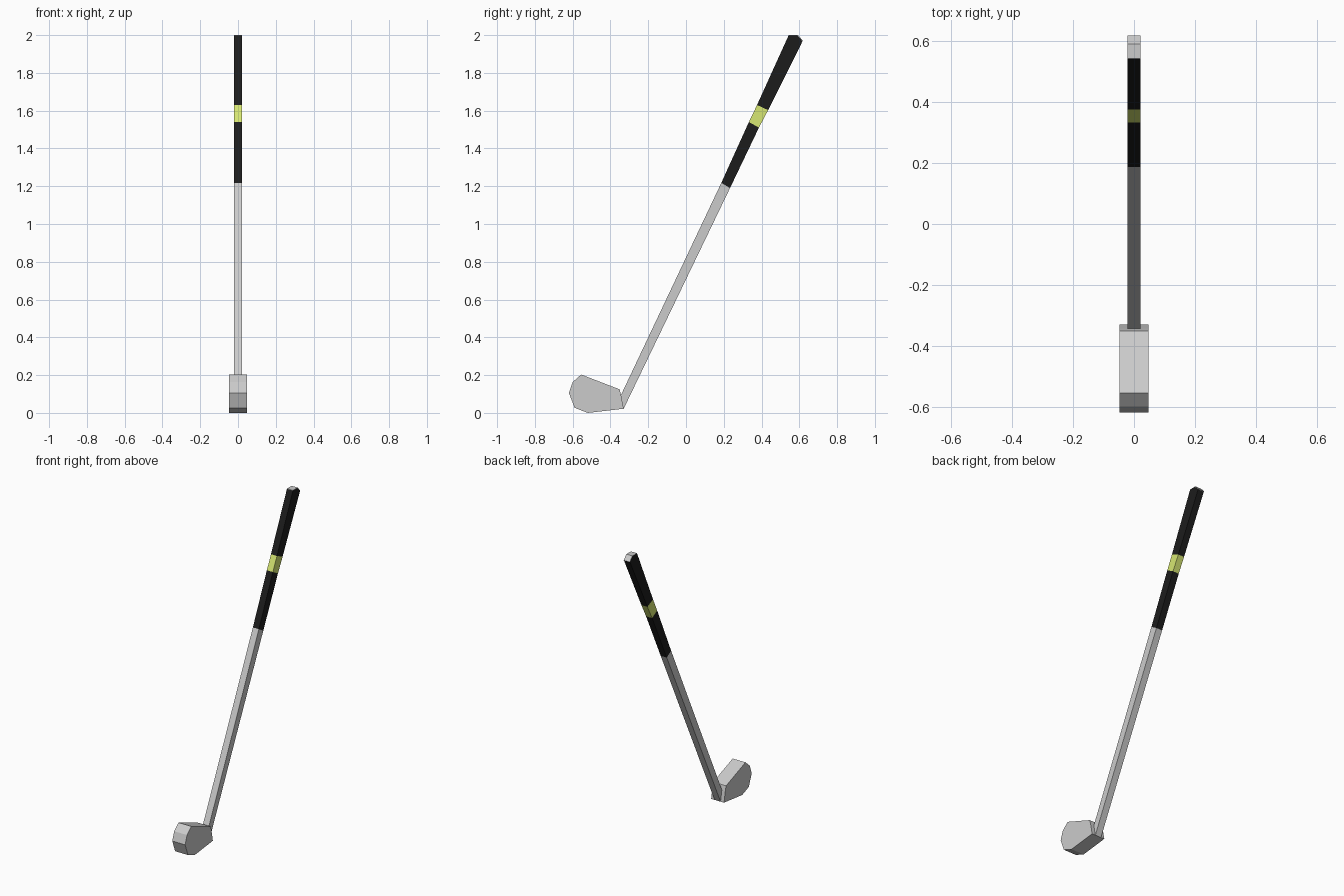
import bpy, bmesh

if "Cube" in bpy.data.objects:
    bpy.data.objects.remove(bpy.data.objects["Cube"])


def material(name, rgb):
    m = bpy.data.materials.new(name)
    m.diffuse_color = (*rgb, 1)
    m.use_nodes = True
    m.node_tree.nodes["Principled BSDF"].inputs["Base Color"].default_value = m.diffuse_color
    return m


def prism(name, profile, half_width, mat=None):
    """Extrude a (y, z) profile symmetrically along x."""
    bm = bmesh.new()
    face = bm.faces.new([bm.verts.new((-half_width, y, z)) for y, z in profile])
    ext = bmesh.ops.extrude_face_region(bm, geom=[face])
    for v in ext["geom"]:
        if isinstance(v, bmesh.types.BMVert):
            v.co.x = half_width
    bmesh.ops.recalc_face_normals(bm, faces=bm.faces)
    mesh = bpy.data.meshes.new(name)
    bm.to_mesh(mesh)
    bm.free()
    ob = bpy.data.objects.new(name, mesh)
    bpy.context.collection.objects.link(ob)
    if mat:
        mesh.materials.append(mat)
    return ob


black = material("grip_black", (0.012, 0.012, 0.012))
lime = material("band_lime", (0.68, 0.8, 0.17))

# Club head: faceted slab
prism("club_head", [(-0.62, 0.106), (-0.60, 0.163), (-0.555, 0.203), (-0.352, 0.125),
                    (-0.344, 0.095), (-0.33, 0.022), (-0.52, 0.0), (-0.59, 0.027)], 0.047)

# Stations up the tapering shaft: (front edge, back edge)
stations = [((-0.344, 0.095), (-0.33, 0.022)),
            ((0.187, 1.218), (0.233, 1.19)),
            ((0.333, 1.54), (0.386, 1.51)),
            ((0.376, 1.63), (0.435, 1.603)),
            ((0.543, 1.998), (0.617, 1.968))]
parts = [("shaft", None), ("lower_grip", black), ("grip_band", lime)]
for (name, mat), (f0, b0), (f1, b1) in zip(parts, stations, stations[1:]):
    prism(name, [f0, b0, b1, f1], 0.022, mat)

# Upper grip ends in a bevelled top, covered by a thin grey cap
(f0, b0), (f1, b1) = stations[3:]
corner = (0.59, 1.998)
prism("upper_grip", [f0, b0, b1, corner, f1], 0.022, black)
prism("grip_cap", [f1, corner, b1, (0.62, 1.97), (0.592, 2.0), (0.544, 2.0)], 0.022)
